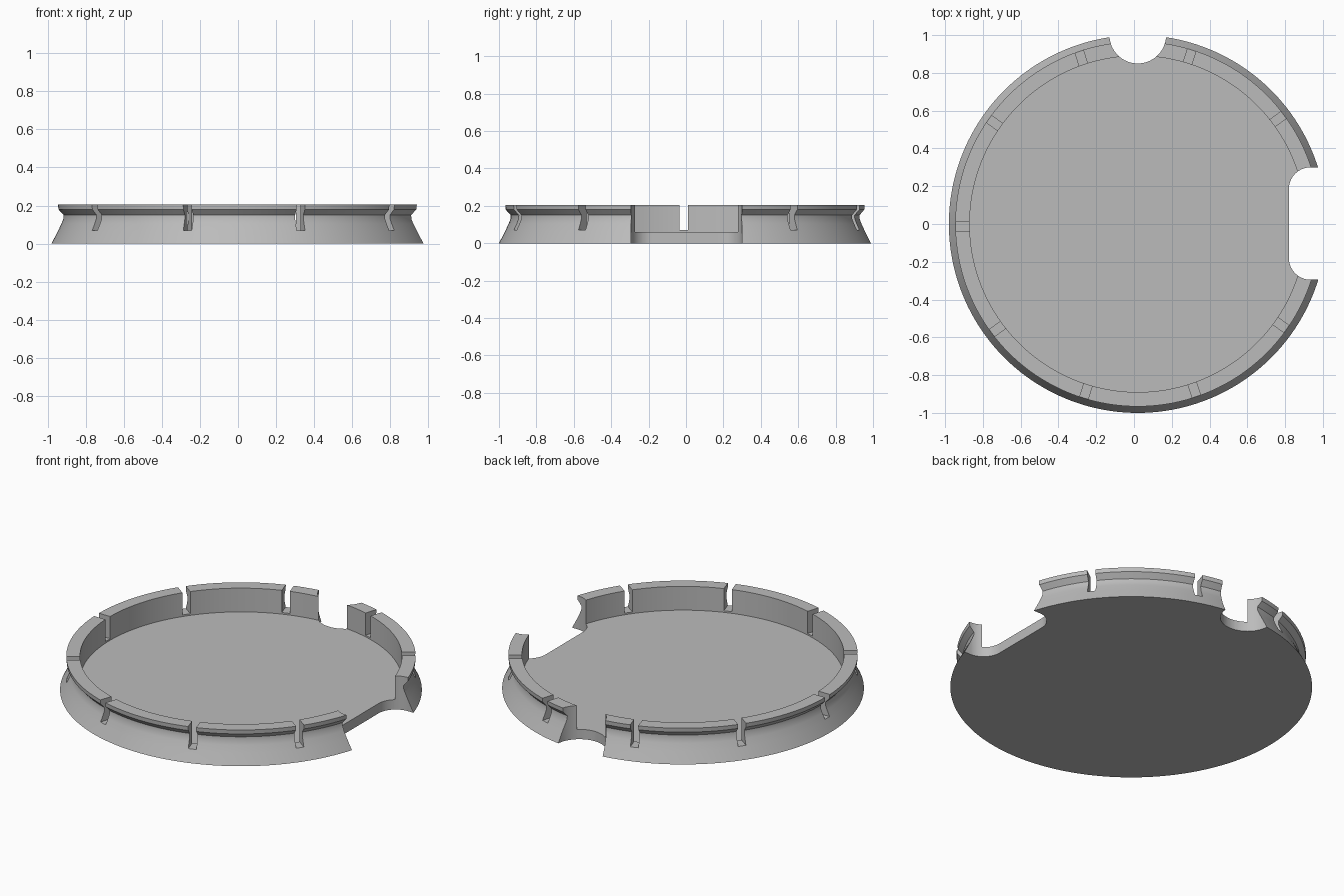
import bpy
import bmesh
from math import pi, cos, sin, radians
from mathutils import Matrix, Vector

cube = bpy.data.objects.get("Cube")
if cube:
    bpy.data.objects.remove(cube, do_unlink=True)

CENTRE_X = 0.02
SEGMENTS = 180

grey = bpy.data.materials.new("light grey")
grey.use_nodes = True
GREY = (0.5, 0.5, 0.5, 1)
grey.diffuse_color = GREY
grey.node_tree.nodes["Principled BSDF"].inputs["Base Color"].default_value = GREY


def finish(bm, name, helper=False):
    """Turn a bmesh into a scene object."""
    bmesh.ops.recalc_face_normals(bm, faces=bm.faces)
    mesh = bpy.data.meshes.new(name)
    bm.to_mesh(mesh)
    bm.free()
    obj = bpy.data.objects.new(name, mesh)
    bpy.context.collection.objects.link(obj)
    mesh.materials.append(grey)
    if helper:
        obj.hide_render = True
        obj.hide_viewport = True
        obj.display_type = 'WIRE'
    return obj


def lathe(profile, name):
    """Revolve an (r, z) profile that starts and ends on the axis."""
    bm = bmesh.new()
    verts = [bm.verts.new((r, 0, z)) for r, z in profile]
    edges = [bm.edges.new(pair) for pair in zip(verts, verts[1:])]
    bmesh.ops.spin(bm, geom=verts + edges, cent=(0, 0, 0), axis=(0, 0, 1),
                   angle=2 * pi, steps=SEGMENTS, use_merge=True)
    bmesh.ops.remove_doubles(bm, verts=bm.verts, dist=1e-5)
    obj = finish(bm, name)
    obj.location.x = CENTRE_X
    return obj


def prism(bm, outline, low, high):
    """Extrude a flat outline between two heights."""
    face = bm.faces.new([bm.verts.new((x, y, low)) for x, y in outline])
    new = bmesh.ops.extrude_face_region(bm, geom=[face])["geom"]
    moved = [v for v in new if isinstance(v, bmesh.types.BMVert)]
    bmesh.ops.translate(bm, verts=moved, vec=(0, 0, high - low))


def arc(cx, cy, radius, start, end, steps):
    angles = [radians(start + (end - start) * i / steps) for i in range(steps + 1)]
    return [(cx + radius * cos(a), cy + radius * sin(a)) for a in angles]


# Shallow tray: flared skirt, undercut groove, snap lip, wall and floor
tray = lathe([(0, 0), (1, 0), (0.967, 0.065), (0.948, 0.105), (0.938, 0.13),
              (0.937, 0.15), (0.964, 0.18), (0.966, 0.205), (0.89, 0.205),
              (0.89, 0.06), (0, 0.06)], "tray")

# Round notch at the back and wide rounded notch at the left side
notches = bmesh.new()
prism(notches, arc(CENTRE_X, 1.0, 0.15, 180, 360, 32)
      + [(CENTRE_X + 0.15, 1.2), (CENTRE_X - 0.15, 1.2)], -0.1, 0.4)
prism(notches, arc(0.935, 0.185, 0.115, 90, 180, 16)
      + arc(0.935, -0.18, 0.115, 180, 270, 16)
      + [(1.2, -0.295), (1.2, 0.30)], -0.1, 0.4)
notch_cutter = finish(notches, "notch_cutter", helper=True)

# Ring of narrow slots that split the wall into flexible tabs
slots = bmesh.new()
for i in range(1, 10):
    turn = Matrix.Rotation(i * pi / 5, 4, 'Z')
    corners = [(0.8, -0.01), (1.1, -0.01), (1.1, 0.036), (0.8, 0.036)]
    points = [turn @ Vector((x, y, 0)) for x, y in corners]
    prism(slots, [(p.x + CENTRE_X, p.y) for p in points], 0.07, 0.4)
slot_cutter = finish(slots, "slot_cutter", helper=True)

for cutter in (notch_cutter, slot_cutter):
    cut = tray.modifiers.new(cutter.name, 'BOOLEAN')
    cut.operation = 'DIFFERENCE'
    cut.solver = 'EXACT'
    cut.object = cutter

# Apply the cuts, drop the cutters, then smooth the curved walls
bpy.context.view_layer.update()
graph = bpy.context.evaluated_depsgraph_get()
result = bpy.data.meshes.new_from_object(tray.evaluated_get(graph))
tray.modifiers.clear()
tray.data = result
for cutter in (notch_cutter, slot_cutter):
    bpy.data.objects.remove(cutter, do_unlink=True)

bpy.ops.object.select_all(action='DESELECT')
tray.select_set(True)
bpy.context.view_layer.objects.active = tray
bpy.ops.object.shade_smooth_by_angle(angle=radians(25))
